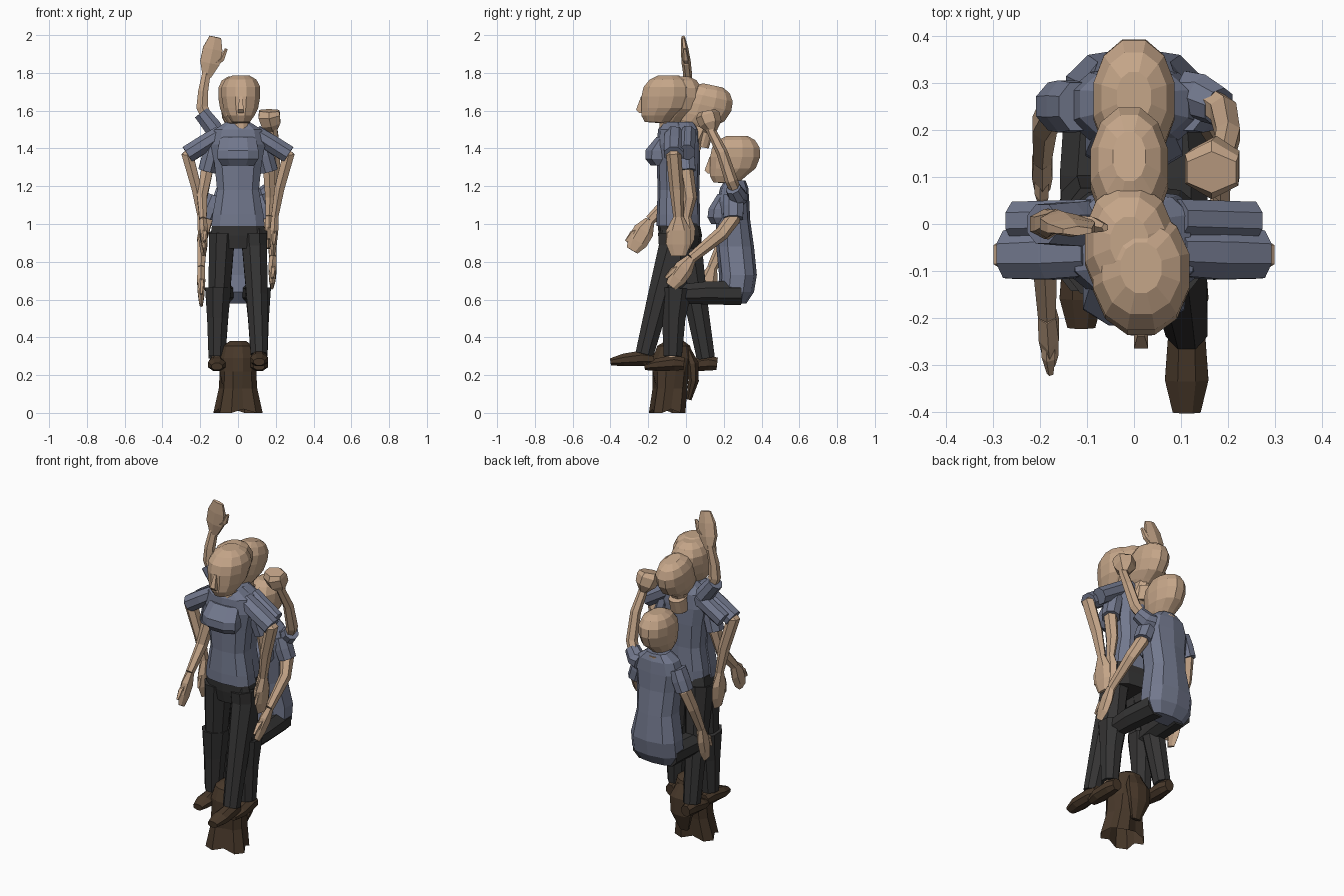
import bpy, bmesh, math
from mathutils import Vector, Matrix


def mat(name, c):
    m = bpy.data.materials.new(name)
    m.diffuse_color = (*c, 1)
    return m


SKIN = mat("skin", (0.56, 0.38, 0.25))
SHIRT = mat("shirt", (0.17, 0.19, 0.27))
DARK = mat("trousers", (0.035, 0.034, 0.034))
BROWN = mat("brown", (0.065, 0.04, 0.023))


def bridge(name, rings, m, cap_start=True, cap_end=True):
    bm = bmesh.new()
    vs = [[bm.verts.new(p) for p in r] for r in rings]
    n = len(rings[0])
    for a, b in zip(vs, vs[1:]):
        for i in range(n):
            j = (i + 1) % n
            bm.faces.new((a[i], a[j], b[j], b[i]))
    if cap_start:
        bm.faces.new(vs[0][::-1])
    if cap_end:
        bm.faces.new(vs[-1])
    bmesh.ops.recalc_face_normals(bm, faces=bm.faces)
    me = bpy.data.meshes.new(name)
    bm.to_mesh(me)
    bm.free()
    me.materials.append(m)
    ob = bpy.data.objects.new(name, me)
    bpy.context.collection.objects.link(ob)
    return ob


def limb(name, pts, radii, m, n=6):
    """Tube through pts; radii = (across x, across the other way)."""
    P = [Vector(p) for p in pts]
    rings = []
    for i, p in enumerate(P):
        t = (P[min(i + 1, len(P) - 1)] - P[max(i - 1, 0)]).normalized()
        u = Vector((1, 0, 0))
        u = (u - t * u.dot(t)).normalized()
        v = t.cross(u)
        a, b = radii[i]
        rings.append([p + u * a * math.cos(k) + v * b * math.sin(k)
                      for k in [(j + .5) * math.tau / n for j in range(n)]])
    return bridge(name, rings, m)


def stack(name, levels, m, n=10, pw=0.8, mtx=None):
    """Level rings: (z, y centre, x radius, y radius)."""
    def s(c):
        return math.copysign(abs(c) ** pw, c)
    rings = [[Vector((a * s(math.cos(k)), y + b * s(math.sin(k)), z))
              for k in [(j + .5) * math.tau / n for j in range(n)]] for z, y, a, b in levels]
    ob = bridge(name, rings, m)
    if mtx:
        ob.data.transform(mtx)
    return ob


def head(name, loc, pitch=0, width=1.0):
    # origin is under the chin at the neck
    M = Matrix.Translation(loc) @ Matrix.Rotation(math.radians(pitch), 4, 'X')
    stack(name, [(-.06, .01, .048, .05), (.02, .015, .048, .052), (.025, -.045, .05 * width, .07),
                 (.06, -.035, .075 * width, .1), (.1, -.01, .095 * width, .125),
                 (.16, .002, .106 * width, .137), (.21, .006, .106 * width, .13),
                 (.25, .01, .085 * width, .1), (.272, .012, .045 * width, .055)],
          SKIN, 12, .95, M)
    stack(name + "_nose", [(.072, -.128, .02, .02), (.09, -.138, .02, .028),
                           (.16, -.122, .01, .015)], SKIN, 4, .8, M)


def hand(name, wrist, tip, wide, side=False):
    w, t = Vector(wrist), Vector(tip)
    q = [(.022, .026), (.025, wide), (.02, wide), (.01, wide * .6)]
    if side:
        q = [(b, a) for a, b in q]
    limb(name, [w, w.lerp(t, .35), w.lerp(t, .7), t], q, SKIN)
    out = Vector((.06, 0, 0)) if side else Vector((0, -.05, 0))
    limb(name + "_thumb", [w.lerp(t, .2), w.lerp(t, .45) + out, w.lerp(t, .7) + out * 1.2],
         [(.016, .018), (.016, .018), (.008, .009)], SKIN, 5)


def arm(name, shoulder, cuff, elbow, wrist, tip, wide=.045, side=False):
    s, c = Vector(shoulder), Vector(cuff)
    limb(name + "_sleeve", [s, s.lerp(c, .5), c], [(.045, .055), (.05, .06), (.05, .055)], SHIRT, 8)
    limb(name, [s.lerp(c, .7), c, elbow, wrist],
         [(.036, .038), (.036, .04), (.03, .038), (.022, .028)], SKIN)
    hand(name + "_hand", wrist, tip, wide, side)


def shoe(name, x, y0, y1, z=.22):
    L = y1 - y0
    limb(name, [(x, y1, z + .04), (x, y1 - .25 * L, z + .045), (x, y0 + .3 * L, z + .035), (x, y0, z + .025)],
         [(.03, .035), (.042, .045), (.05, .036), (.032, .02)], BROWN, 8)


def leg(name, hip, knee, ankle):
    limb(name, [hip, knee, ankle], [(.075, .095), (.06, .067), (.048, .052)], DARK, 8)
    a = Vector(ankle)
    limb(name + "_ankle", [a + Vector((0, 0, .03)), a - Vector((0, .01, .05))],
         [(.03, .03), (.03, .033)], SKIN)


# Standing and walking figures, overlapping torsos
for nm, y, w, hem in (("standing", -.07, 1.0, .99), ("walking", -.01, .96, .94)):
    stack(nm + "_torso", [(hem, y, .147 * w, .085), (1.05, y, .14 * w, .085), (1.18, y, .115 * w, .08),
                          (1.32, y, .13 * w, .085), (1.42, y, .15 * w, .085), (1.5, y, .13 * w, .078),
                          (1.54, y, .065, .055)], SHIRT)
    stack(nm + "_chest", [(1.31, y - .06, .09, .06), (1.345, y - .08, .115, .07),
                          (1.39, y - .075, .115, .075), (1.46, y - .04, .1, .05)], SHIRT, 8)
    stack(nm + "_hips", [(.87, y + .01, .13, .07), (.94, y + .01, .152, .085), (1.01, y, .14, .08)], DARK)
head("standing_head", (.015, -.105, 1.515))
head("walking_head", (-.01, -.05, 1.51), width=.92)
head("leaning_head", (-.01, .075, 1.47), pitch=-12, width=.8)
limb("leaning_neck", [(0, .0, 1.38), (0, .05, 1.46), (-.01, .09, 1.54)],
     [(.09, .07), (.055, .055), (.045, .045)], SKIN, 8)

# Legs and shoes
for s, nm in ((-1, "left"), (1, "right")):
    leg("standing_leg_" + nm, (.085 * s, -.06, .95), (.1 * s, -.065, .62), (.112 * s, -.07, .3))
    shoe("standing_shoe_" + nm, .112 * s, -.22, -.01)
leg("walking_leg_front", (.085, -.04, .95), (.1, -.14, .62), (.112, -.22, .31))
shoe("walking_shoe_front", .112, -.4, -.17, .245)
leg("walking_leg_back", (-.085, -.01, .95), (-.1, .05, .6), (-.112, .105, .29))
shoe("walking_shoe_back", -.112, -.02, .165)

# Wide spread arms, both sides, on both overlapping figures
for s, nm in ((-1, "left"), (1, "right")):
    arm("wide_arm_" + nm, (.09 * s, -.06, 1.48), (.268 * s, -.065, 1.368), (.22 * s, -.05, 1.19),
        (.195 * s, -.04, 1.04), (.185 * s, -.04, .83), .065)
    limb("second_sleeve_" + nm, [(.09 * s, .01, 1.48), (.25 * s, .005, 1.38)],
         [(.05, .045), (.048, .045)], SHIRT, 8)
arm("walking_arm_left", (-.12, -.05, 1.45), (-.165, -.04, 1.28), (-.19, -.07, 1.14),
    (-.185, -.19, 1.02), (-.175, -.285, .86), .055)
arm("walking_arm_right", (.12, -.02, 1.45), (.165, 0, 1.28), (.17, .02, 1.14),
    (.165, .0, 1.04), (.16, -.015, .87), .055)

# Raised waving arm
limb("waving_sleeve", [(-.09, 0, 1.45), (-.14, 0, 1.52), (-.195, 0, 1.59)],
     [(.05, .055), (.05, .05), (.045, .045)], SHIRT, 8)
limb("waving_arm", [(-.16, 0, 1.55), (-.19, 0, 1.62), (-.185, 0, 1.7), (-.165, .01, 1.81)],
     [(.032, .034), (.036, .032), (.03, .03), (.025, .022)], SKIN)
hand("waving_hand", (-.165, .01, 1.78), (-.12, -.015, 1.99), .06, True)

# Seated figure
stack("seated_torso", [(.58, .27, .11, .05), (.64, .265, .15, .095), (.73, .275, .15, .1),
                       (.88, .26, .118, .1), (1.02, .25, .128, .09), (1.12, .25, .145, .085),
                       (1.19, .255, .12, .075), (1.23, .26, .065, .055)], SHIRT)
stack("seated_chest", [(1.0, .185, .085, .055), (1.035, .175, .11, .065),
                       (1.08, .18, .11, .065), (1.16, .215, .09, .05)], SHIRT, 8)
head("seated_head", (0, .258, 1.195), width=.84)
for s, nm in ((-1, "left"), (1, "right")):
    limb("seated_thigh_" + nm, [(.08 * s, .29, .635), (.095 * s, .1, .635), (.105 * s, -.1, .625)],
         [(.07, .07), (.068, .065), (.05, .052)], DARK, 8)
    leg("seated_shin_" + nm, (.105 * s, -.055, .66), (.108 * s, -.065, .5), (.112 * s, -.07, .3))
arm("seated_arm_left", (-.12, .25, 1.15), (-.165, .25, 1.03), (-.19, .21, .92),
    (-.195, .14, .77), (-.195, .08, .57), .05)
arm("seated_arm_right", (.11, .25, 1.15), (.15, .25, 1.03), (.18, .19, .95),
    (.185, .03, .82), (.18, -.08, .67), .05)

# Arm bent up with a closed fist beside the head
limb("bent_sleeve", [(.1, .28, 1.14), (.14, .27, 1.15), (.18, .25, 1.19)],
     [(.05, .05), (.05, .05), (.042, .042)], SHIRT, 8)
limb("bent_arm", [(.15, .27, 1.16), (.19, .24, 1.23), (.2, .19, 1.38), (.185, .12, 1.52)],
     [(.03, .03), (.032, .034), (.029, .03), (.024, .024)], SKIN)
limb("bent_fist", [(.185, .14, 1.49), (.175, .13, 1.53), (.165, .115, 1.575), (.165, .11, 1.6)],
     [(.025, .025), (.058, .06), (.066, .065), (.06, .045)], SKIN, 6)

# Brown hair-like shell on the ground with a jagged open hem
N = 12
rings = []
for k, (z, y, a, b) in enumerate([(.38, -.06, .045, .05), (.355, -.065, .085, .09), (.29, -.07, .105, .11),
                                  (.22, -.08, .1, .1), (.13, -.085, .105, .095), (.02, -.1, .135, .1)]):
    ring = []
    for i in range(N):
        t = (i + .5) * math.tau / N
        hem = (k == 5) * (-.02 if i % 3 else .0)
        f = .8 if k > 3 and i % 3 == 0 else 1
        ring.append(Vector((a * f * math.cos(t), y + b * f * math.sin(t), z + hem)))
    rings.append(ring)
bridge("brown_shell", rings, BROWN, True, False)
limb("brown_tail", [(0, .01, .33), (0, .035, .26), (0, .04, .17), (0, .015, .07)],
     [(.05, .02), (.08, .035), (.07, .03), (.03, .015)], BROWN, 8)
